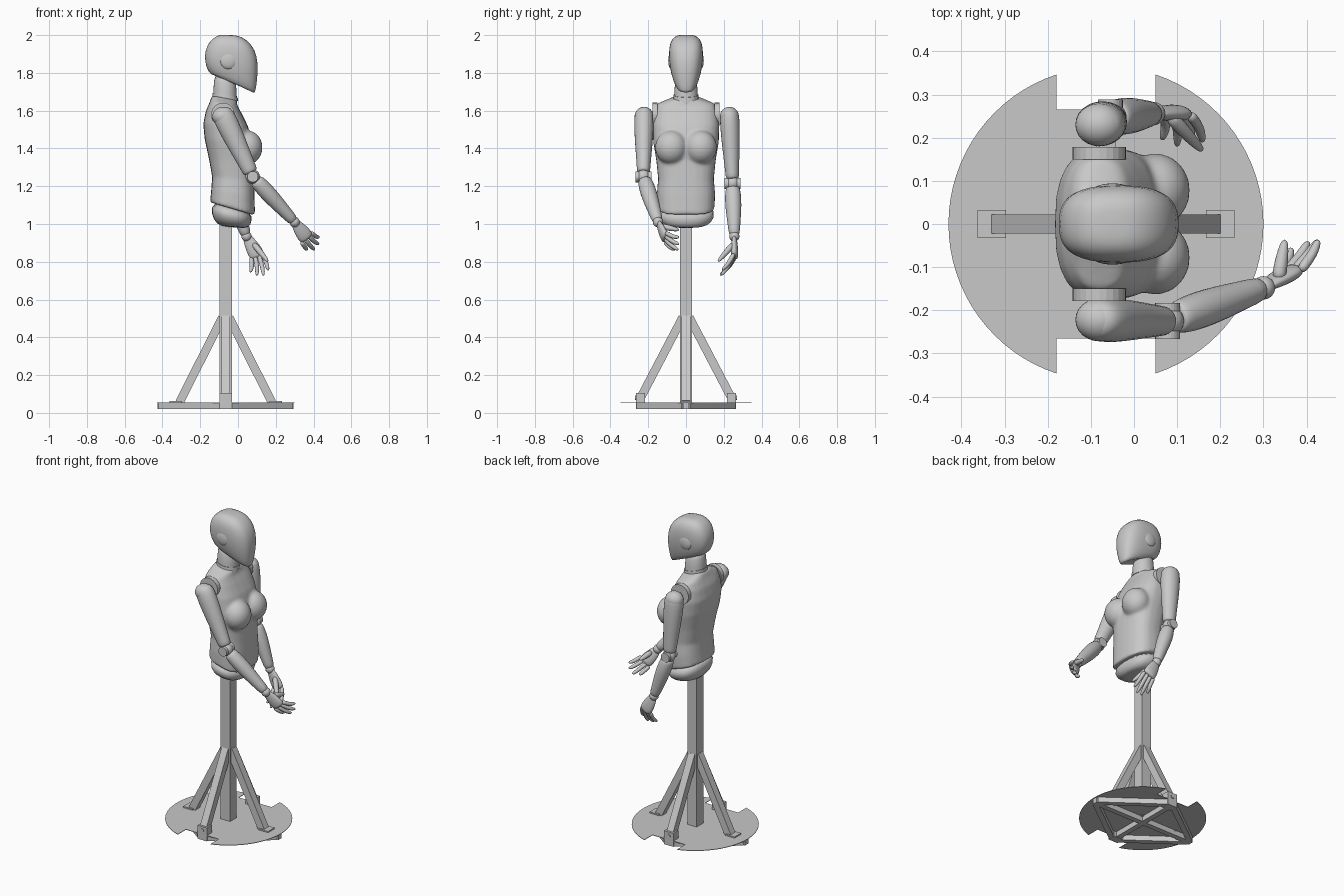
import bpy, bmesh, math
from mathutils import Vector as V

if "Cube" in bpy.data.objects:
    bpy.data.objects.remove(bpy.data.objects["Cube"])

GREY = (0.58, 0.58, 0.58, 1)
mat = bpy.data.materials.new("mid grey")
mat.use_nodes = True
mat.diffuse_color = GREY
mat.node_tree.nodes["Principled BSDF"].inputs["Base Color"].default_value = GREY


def finish(name, bm, smooth=False, subdiv=0):
    bmesh.ops.recalc_face_normals(bm, faces=bm.faces)
    mesh = bpy.data.meshes.new(name)
    bm.to_mesh(mesh)
    bm.free()
    mesh.materials.append(mat)
    for p in mesh.polygons:
        p.use_smooth = smooth
    ob = bpy.data.objects.new(name, mesh)
    bpy.context.collection.objects.link(ob)
    if subdiv:
        ob.modifiers.new("round", 'SUBSURF').levels = subdiv
        ob.modifiers["round"].render_levels = subdiv
    return ob


def skin(bm, rings):
    """Bridge a list of point rings into a closed surface."""
    loops = [[bm.verts.new(p) for p in r] for r in rings]
    n = len(loops[0])
    for a, b in zip(loops, loops[1:]):
        for i in range(n):
            j = (i + 1) % n
            bm.faces.new((a[i], a[j], b[j], b[i]))
    bm.faces.new(loops[0][::-1])
    bm.faces.new(loops[-1])


def body_rings(sections, power, n=24):
    """Tilted superellipse rings: back x, back z, front x, front z, half width."""
    rings = []
    for xb, zb, xf, zf, hw in sections:
        ring = []
        for i in range(n):
            a = math.tau * i / n
            c, s = math.cos(a), math.sin(a)
            u = math.copysign(abs(c) ** (2 / power), c)
            v = math.copysign(abs(s) ** (2 / power), s)
            t = (u + 1) / 2
            ring.append(V((xb + (xf - xb) * t, hw * v, zb + (zf - zb) * t)))
        rings.append(ring)
    return rings


def sweep(name, path, radii, side=(0, 1, 0), flat=1.0, n=12, smooth=True):
    """Tube along a path; flat scales the thickness along the side axis."""
    path = [V(p) for p in path]
    rings = []
    for i, p in enumerate(path):
        d = (path[min(i + 1, len(path) - 1)] - path[max(i - 1, 0)]).normalized()
        u = d.cross(V(side)).normalized()
        v = u.cross(d)
        off = math.pi / n if n == 4 else 0
        rings.append([p + radii[i] * (u * math.cos(math.tau * k / n + off)
                                      + v * flat * math.sin(math.tau * k / n + off))
                      for k in range(n)])
    bm = bmesh.new()
    skin(bm, rings)
    return finish(name, bm, smooth, 1 if smooth else 0)


def limb(name, a, b, profile, flat=1.0):
    a, b = V(a), V(b)
    return sweep(name, [a.lerp(b, t) for t, r in profile], [r for t, r in profile], flat=flat)


def beam(name, a, b, width, side=(0, 1, 0)):
    r = width / math.sqrt(2)
    return sweep(name, [a, b], [r, r], side, n=4, smooth=False)


def box(name, centre, size):
    bm = bmesh.new()
    bmesh.ops.create_cube(bm, size=1)
    for v in bm.verts:
        v.co = V(centre) + V([c * s for c, s in zip(v.co, size)])
    return finish(name, bm)


def ball(name, centre, size):
    bm = bmesh.new()
    add_ball(bm, centre, size)
    return finish(name, bm, True)


def add_ball(bm, centre, size):
    made = bmesh.ops.create_uvsphere(bm, u_segments=24, v_segments=16, radius=1)
    for v in made["verts"]:
        v.co = V(centre) + V([c * s for c, s in zip(v.co, size)])


def disc(name, a, b, r, n=24):
    ob = sweep(name, [a, b], [r, r], side=(0, 0, 1), n=n, smooth=False)
    return ob


# Head with a sloped jaw, and round ear caps
bm = bmesh.new()
skin(bm, body_rings([
    (-.10, 1.79, .075, 1.70, .03), (-.13, 1.785, .09, 1.688, .05),
    (-.157, 1.80, .098, 1.73, .069), (-.178, 1.86, .107, 1.81, .088),
    (-.175, 1.92, .103, 1.89, .092), (-.15, 1.972, .072, 1.955, .086),
    (-.11, 1.998, .02, 1.992, .06), (-.08, 2.003, -.02, 2.0, .03)], 2.7))
finish("head", bm, True, 1)
for s in (-1, 1):
    ball("ear_cap", (-.05, s * .078, 1.865), (.045, .016, .045))

# Neck and its collar ring
bm = bmesh.new()
skin(bm, body_rings([(-.14, 1.6, .005, 1.58, .072), (-.133, 1.66, -.005, 1.64, .066),
                     (-.13, 1.70, -.006, 1.68, .062), (-.128, 1.82, -.01, 1.79, .058)], 2.1))
finish("neck", bm, True, 1)
bm = bmesh.new()
skin(bm, body_rings([(-.136, 1.675, 0, 1.65, .068), (-.135, 1.695, -.002, 1.67, .066)], 2.1))
finish("neck_collar", bm)

# Torso: lofted trunk and bust fused into one smooth shell
bm = bmesh.new()
skin(bm, body_rings([
    (-.148, 1.115, .09, 1.045, .152), (-.142, 1.18, .088, 1.15, .154),
    (-.137, 1.25, .085, 1.23, .148), (-.155, 1.35, .082, 1.33, .158),
    (-.177, 1.45, .08, 1.42, .174), (-.184, 1.53, .052, 1.52, .177),
    (-.17, 1.60, .02, 1.585, .168), (-.15, 1.645, -.005, 1.63, .152),
    (-.138, 1.68, -.005, 1.655, .075)], 2.6))
for s in (-1, 1):
    add_ball(bm, (.05, s * .078, 1.405), (.08, .086, .09))
torso = finish("torso", bm, True)
fuse = torso.modifiers.new("fuse", 'REMESH')
fuse.mode = 'VOXEL'
fuse.voxel_size = .009
fuse.use_smooth_shade = True
relax = torso.modifiers.new("relax", 'SMOOTH')
relax.factor, relax.iterations = .5, 8

# Pelvis
bm = bmesh.new()
skin(bm, body_rings([
    (-.07, .985, .03, .978, .06), (-.115, .998, .06, .982, .115),
    (-.142, 1.05, .075, 1.015, .156), (-.142, 1.13, .074, 1.07, .148)], 2.4))
finish("pelvis", bm, True, 1)


def arm(tag, sgn, shoulder, elbow, wrist, knuckles, tips, thumb):
    sx, sy, sz = shoulder
    ex, ey, ez = elbow
    ball(tag + "_shoulder_ball", (sx, sy, sz - .01), (.056, .05, .05))
    disc(tag + "_shoulder_plate", (sx, sgn * .15, sz), (sx, sgn * .178, sz), .062)
    limb(tag + "_upper_arm", shoulder, elbow, [
        (-.09, .02), (-.07, .045), (0, .06), (.15, .062), (.4, .057),
        (.7, .047), (.88, .042), (.93, .04), (.935, .02)], .88)
    # Elbow hinge
    disc(tag + "_elbow_pin", (ex, ey - .042, ez), (ex, ey + .042, ez), .029)
    ball(tag + "_elbow_ball", elbow, (.038, .036, .038))
    limb(tag + "_forearm", elbow, wrist, [
        (.08, .02), (.085, .036), (.13, .041), (.3, .046), (.55, .042),
        (.8, .034), (.97, .03), (.98, .015)])
    ball(tag + "_wrist", wrist, (.027, .027, .027))
    # Palm widens towards the row of knuckles
    first, last, w = V(knuckles[0]), V(knuckles[1]), V(wrist)
    mid = (first + last) / 2
    inward = (mid - w).cross(last - first).normalized()
    sweep(tag + "_palm", [w, w.lerp(mid, .15), w.lerp(mid, .6), mid, w.lerp(mid, 1.12)],
          [.022, .028, .041, .043, .034], side=inward, flat=.48)
    for k, tip in enumerate(tips):
        base, tip = first.lerp(last, k / 3), V(tip)
        bend = base.lerp(tip, .5) + (mid - w).normalized() * .014
        sweep(tag + "_finger", [base, base.lerp(bend, .5), bend, bend.lerp(tip, .6), tip],
              [.013, .013, .0125, .011, .006], side=inward, n=8)
    root, tip = w.lerp(first, .4), V(thumb)
    sweep(tag + "_thumb", [root, root.lerp(tip, .35), root.lerp(tip, .75), tip],
          [.018, .018, .014, .007], side=inward, n=8)


arm("raised", -1, (-.08, -.222, 1.58), (.078, -.225, 1.25), (.30, -.148, 1.01),
    [(.385, -.11, .955), (.335, -.115, .905)],
    [(.428, -.036, .93), (.428, -.036, .893), (.405, -.04, .863), (.365, -.055, .863)],
    (.35, -.035, .968))
arm("lowered", 1, (-.08, .23, 1.58), (-.055, .247, 1.215), (.045, .256, .935),
    [(.13, .255, .845), (.07, .26, .825)],
    [(.16, .19, .755), (.135, .185, .727), (.10, .18, .727), (.065, .195, .745)],
    (.16, .168, .80))

# Post and four braces
CX = -.065
box("post", (CX, 0, .525), (.066, .066, .95))
for dx, dy in ((1, 0), (-1, 0), (0, 1), (0, -1)):
    side = (0, 1, 0) if dx else (1, 0, 0)
    reach = .245 if dx else .235
    foot = .055 if dx else .09
    beam("brace", (CX + dx * .018, dy * .018, .505),
         (CX + dx * reach, dy * reach, foot), .045, side)
    if dx:
        box("brace_pad", (CX + dx * .265, 0, .059), (.066, .064, .01))
        disc("levelling_foot", (CX + dx * .325, 0, 0), (CX + dx * .325, 0, .024), .026)
    else:
        box("hinge_block", (CX, dy * .241, .062), (.066, .05, .085))
        disc("hinge_bolt", (CX, dy * .264, .08), (CX, dy * .27, .08), .012)
    # Cross bars below the plate
    end = .36 if dx else .26
    beam("cross_bar", (CX, 0, .037), (CX + dx * end, dy * end, .037), .033, (0, 0, 1))

# Diamond frame below the plate
for sx in (-1, 1):
    for sy in (-1, 1):
        beam("frame_bar", (CX + sx * .345, sy * .01, .037), (CX + sx * .02, sy * .25, .037),
             .033, (0, 0, 1))

# Round floor plate with two notches
bm = bmesh.new()
R, NX, NY = .365, .115, .265
lim = math.acos(NX / R)
outline = []
for s in (1, -1):
    outline += [(s * R * math.cos(a), s * R * math.sin(a))
                for a in [-lim + 2 * lim * i / 32 for i in range(33)]]
    outline += [(s * NX, s * NY), (-s * NX, s * NY)]
face = bm.faces.new([bm.verts.new((CX + x, y, .053)) for x, y in outline])
top = bmesh.ops.extrude_face_region(bm, geom=[face])["geom"]
for v in top:
    if isinstance(v, bmesh.types.BMVert):
        v.co.z += .003
finish("floor_plate", bm)
